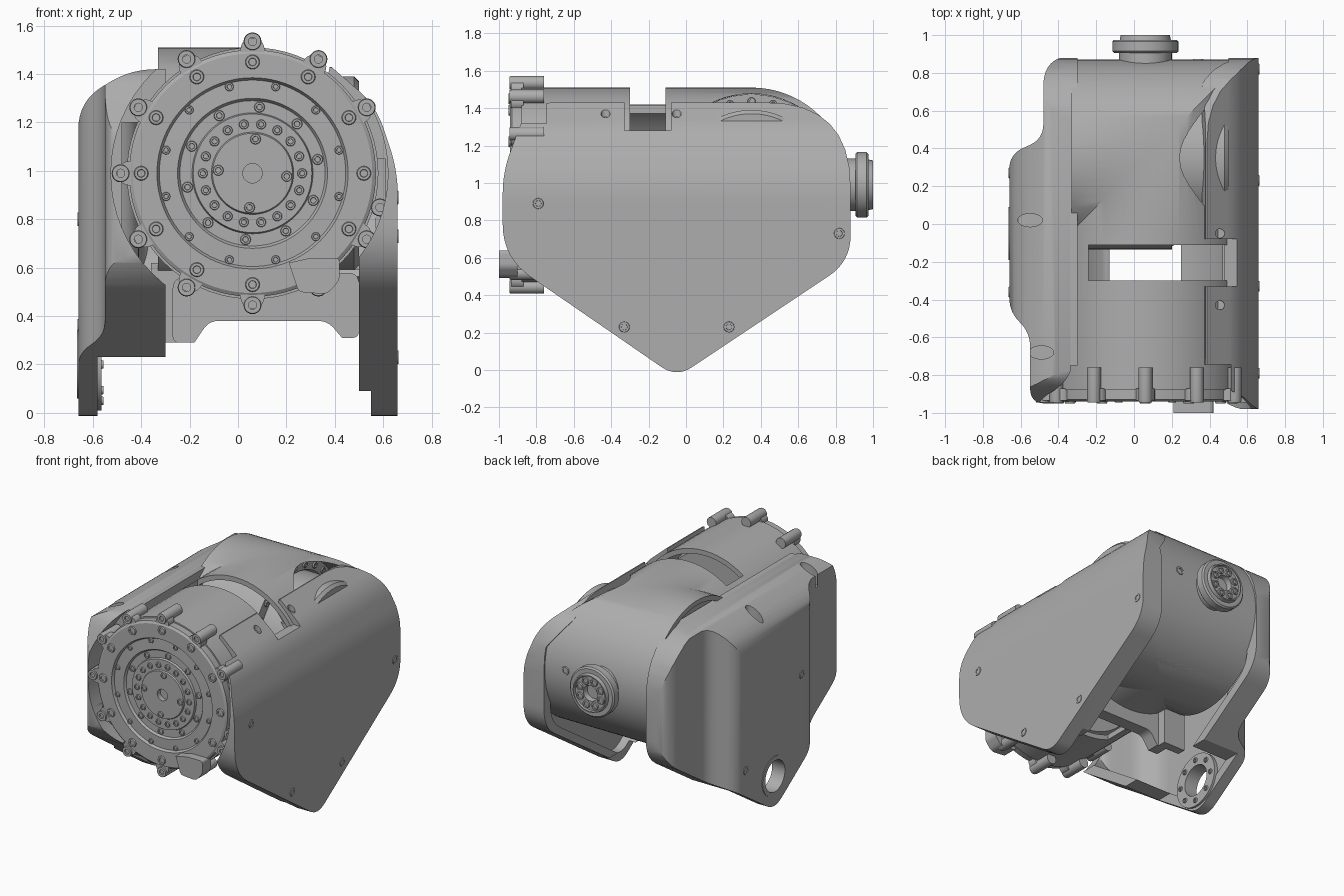
import bpy, bmesh
from math import sin, cos, pi, radians
from mathutils import Vector

if "Cube" in bpy.data.objects:
    bpy.data.objects.remove(bpy.data.objects["Cube"])

grey = bpy.data.materials.new("cast grey")
grey.use_nodes = True
grey.diffuse_color = (0.42, 0.42, 0.42, 1)
grey.node_tree.nodes["Principled BSDF"].inputs["Base Color"].default_value = (0.42, 0.42, 0.42, 1)

CX, CY, CZ = 0.06, 0.35, 0.99       # joint centre: both barrel axes meet here
R = 0.52


def finish(name, bm):
    bmesh.ops.remove_doubles(bm, verts=bm.verts, dist=1e-5)
    bmesh.ops.recalc_face_normals(bm, faces=bm.faces)
    mesh = bpy.data.meshes.new(name)
    bm.to_mesh(mesh)
    bm.free()
    mesh.materials.append(grey)
    obj = bpy.data.objects.new(name, mesh)
    bpy.context.collection.objects.link(obj)
    return obj


def place(axis, h, a, b):
    return {"x": (h, a, b), "y": (a, h, b), "z": (a, b, h)}[axis]


def rounded(corners, n=8):
    """Polygon corners (a, b, trim) with each trimmed corner turned into a curve."""
    out = []
    for i, (a, b, t) in enumerate(corners):
        p = Vector((a, b))
        if not t:
            out.append((a, b))
            continue
        q = Vector(corners[i - 1][:2])
        s = Vector(corners[(i + 1) % len(corners)][:2])
        q = p + (q - p).normalized() * t
        s = p + (s - p).normalized() * t
        for k in range(n + 1):
            u = k / n
            out.append(tuple(q * (1 - u) ** 2 + p * 2 * u * (1 - u) + s * u * u))
    return out


def prism(name, pts, axis, lo, hi):
    bm = bmesh.new()
    ends = [[bm.verts.new(place(axis, h, a, b)) for a, b in pts] for h in (lo, hi)]
    bm.faces.new(ends[0])
    bm.faces.new(ends[1])
    for i in range(len(pts)):
        bm.faces.new((ends[0][i - 1], ends[0][i], ends[1][i], ends[1][i - 1]))
    return finish(name, bm)


def box(x0, x1, y0, y1, z0, z1):
    return prism("box", [(x0, y0), (x1, y0), (x1, y1), (x0, y1)], "z", z0, z1)


def lathe(name, profile, axis, centres, seg=64):
    """Turn (radius, height) points about an axis, once for each centre."""
    bm = bmesh.new()
    for a, b in centres:
        rings = [[bm.verts.new(place(axis, h, a + r * cos(2 * pi * i / seg), b + r * sin(2 * pi * i / seg)))
                  for i in range(seg if r else 1)] for r, h in profile]
        for p, q in zip(rings, rings[1:]):
            for i in range(seg):
                j = i - 1
                corners = (p[j % len(p)], p[i % len(p)], q[i % len(q)], q[j % len(q)])
                bm.faces.new(list(dict.fromkeys(corners)))
    return finish(name, bm)


def rod(axis, a, b, r, lo, hi):
    return lathe("rod", [(0, lo), (r, lo), (r, hi), (0, hi)], axis, [(a, b)])


def combine(obj, tool, op="DIFFERENCE"):
    step = obj.modifiers.new("step", "BOOLEAN")
    step.object, step.operation, step.solver = tool, op, "EXACT"
    bpy.context.view_layer.objects.active = obj
    bpy.ops.object.modifier_apply(modifier=step.name)
    bpy.data.objects.remove(tool)


def circle(r, n, start=0, a=CX, b=CZ):
    return [(a + r * cos(radians(start) + 2 * pi * i / n), b + r * sin(radians(start) + 2 * pi * i / n))
            for i in range(n)]


def screws(name, axis, face, out, centres, r=0.03):
    """Raised collars with a socket, facing out (+1 or -1) along the axis."""
    low, top, root = face + out * .002, face + out * .009, face - out * .02
    prof = [(0, low), (r * .5, low), (r * .55, top), (r * .9, top), (r, low), (r, root), (0, root)]
    return lathe(name, prof, axis, centres, 16)


# Mitred elbow housing, hollow, with top slot, motor opening and open underside
def elbow(name, r, front, side):
    bm = bmesh.new()
    rings = [[], [], []]
    for i in range(72):
        c, z = r * cos(2 * pi * i / 72), CZ + r * sin(2 * pi * i / 72)
        for ring, p in zip(rings, ((CX + c, front, z), (CX + c, CY + c, z), (side, CY + c, z))):
            ring.append(bm.verts.new(p))
    for p, q in zip(rings, rings[1:]):
        for i in range(72):
            bm.faces.new((p[i - 1], p[i], q[i], q[i - 1]))
    bm.faces.new(rings[0])
    bm.faces.new(rings[2])
    return finish(name, bm)


housing = elbow("elbow_housing", R, -0.88, -0.33)
combine(housing, elbow("bore", R - 0.035, -1.1, -0.6))
combine(housing, rod("x", CY, CZ, 0.487, 0.0, 1.0))
combine(housing, box(-0.24, 0.7, -0.30, -0.11, 1.25, 1.7))
combine(housing, box(-0.13, 0.25, -0.42, -0.08, 0.3, 0.8))

# Lower rear wall of the barrel, running across to the left cover
arc = [radians(-5 * i) for i in range(26)]
wall = [(CY + R * cos(t), CZ + R * sin(t)) for t in arc]
wall += [(CY + .486 * cos(t), CZ + .486 * sin(t)) for t in reversed(arc)]
prism("lower_barrel_wall", wall, "x", -0.32, 0.57)

# Side outline shared by both covers
side = rounded([(-.84, 1.43, .13), (-.98, 1.06, .12), (-.98, .6, .18), (-.05, -.04, .1),
                (.88, .58, .14), (.88, 1.43, .45)])


def inset(scale, top):
    return [(-.05 + (y + .05) * scale, min(top, .75 + (z - .75) * scale)) for y, z in side]


# Flat cover on the left side
cover = prism("left_cover", side, "x", 0.3, 0.7)
section = rounded([(.55, -.1, 0), (.66, -.1, 0), (.66, 1.0, .1), (.57, 1.27, .1), (.38, 1.435, 0),
                   (.36, 1.34, 0), (.5, 1.15, 0), (.5, .09, 0), (.55, .09, 0)])
combine(cover, prism("section", section, "y", -1.2, 1.2), "INTERSECT")
combine(cover, prism("pocket", inset(.92, 1.05), "x", 0.3, 0.61))
combine(cover, box(0.2, 0.53, -0.33, -0.08, 1.28, 1.7))
combine(cover, box(0.5, 0.6, -0.33, -0.08, 1.28, 1.7))
combine(cover, rod("y", CX, CZ, R - 0.01, -1.2, -0.1))
combine(cover, rod("y", CX, CZ, 0.56, -1.2, -0.745))
for y in (-.43, -.05):
    combine(cover, rod("z", .455, y, .024, 1.34, 1.5))

# Stepped cover on the right side
plan = [(-.3, -.95, 0), (-.55, -.95, .08), (-.55, -.57, .08), (-.66, -.47, .08), (-.66, .37, .08),
        (-.48, .45, .08), (-.48, .89, .16), (-.3, .89, 0)]
shell = prism("right_cover", side, "x", -0.8, -0.3)
combine(shell, prism("plan", rounded(plan), "z", -0.2, 1.7), "INTERSECT")
section = rounded([(-.3, -.1, 0), (-.3, 1.42, 0), (-.44, 1.42, .1), (-.66, 1.29, .12), (-.66, -.1, 0)])
combine(shell, prism("section", section, "y", -1.2, 1.2), "INTERSECT")
hollow = prism("hollow", inset(.9, 1.2), "x", -0.8, -0.1)
inner = [(x + .07 if x < -.3 else -.2, y * .93, t) for x, y, t in plan]
combine(hollow, prism("inner", rounded(inner), "z", -0.2, 1.7), "INTERSECT")
combine(shell, hollow)
combine(shell, box(-0.58, 0, -0.6, 0.6, -0.1, 0.23))
combine(shell, rod("x", -0.05, 0.2, 0.11, -0.9, 0.2))
combine(shell, rod("y", CX, CZ, R - 0.03, -1.2, 0.3))
combine(shell, rod("y", CX, CZ, 0.585, -1.2, -0.75))
for x, y in ((-.55, .02), (-.49, -.68)):
    oval = [(x + .065 * a, y + .035 * b) for a, b in circle(1, 24, 0, 0, 0)]
    combine(shell, prism("oval", oval, "z", 1.27, 1.6))
lathe("pivot_boss", [(.11, -.655), (.11, -.565), (.19, -.565), (.19, -.6)], "x", [(-.05, .2)])
screws("pivot_boss_screws", "x", -0.565, 1, circle(.15, 8, 0, -.05, .2), .018)
lathe("pivot_rim", [(.11, -.6), (.11, -.665), (.14, -.665), (.14, -.6)], "x", [(-.05, .2)])

# Hanging webs below the barrel
web = rounded([(-.27, .56, .05), (-.27, .29, .03), (-.18, .29, 0), (-.12, .38, .04), (.37, .38, .04),
               (.43, .31, 0), (.5, .31, .03), (.5, .58, .05)])
prism("lower_web", web, "y", -0.07, 0.02)
prism("lower_web_rib", [(-.36, .29), (-.19, .29), (-.19, .62), (-.36, .62)], "y", 0.02, 0.08)

# Front actuator: stepped face, lugs and screw circles
face = [(0, -.9), (.04, -.9), (.04, -.935), (.165, -.935), (.17, -.925), (.245, -.925), (.25, -.91),
        (.3, -.91), (.31, -.925), (.385, -.922), (.395, -.94), (.495, -.94), (.51, -.93), (.51, -.87),
        (.485, -.87), (.485, -.6), (.45, -.45), (0, -.45)]
lathe("front_actuator", face, "y", [(CX, CZ)], 96)
lugs = circle(.545, 12, 30)[:-1] + circle(.545, 1, -15)
lathe("flange_lugs", [(0, -.92), (.017, -.92), (.017, -.945), (.034, -.945), (.037, -.93), (.037, -.76),
                      (0, -.76)], "y", lugs, 20)
lathe("lug_webs", [(0, -.935), (.05, -.935), (.05, -.87), (0, -.87)], "y", circle(.51, 12, 30)[:-1], 20)
for name, r, n, start, size, y in (("flange_screws", .46, 12, 0, .03, -.94),
                                   ("notch_screws", .37, 12, 15, .018, -.922),
                                   ("ring_screws", .275, 10, 12, .022, -.91),
                                   ("dial_screws", .205, 18, 0, .02, -.925),
                                   ("hub_screws", .142, 4, -5, .022, -.935)):
    screws(name, "y", y, -1, circle(r, n, start), size)
bracket = rounded([(.21, .62, 0), (.25, .5, .02), (.37, .49, .03), (.42, .55, .02), (.42, .64, .02), (.3, .64, 0)])
prism("front_bracket", bracket, "y", -1.0, -0.9)

# Side actuator inside the rear barrel
lathe("rear_actuator", [(0, .5), (.38, .5), (.4, .48), (.4, .18), (.41, .2), (.484, .2), (.484, -.28),
                        (0, -.28)], "x", [(CY, CZ)], 80)
screws("rear_actuator_screws", "x", 0.2, 1, circle(.445, 24, 0, CY, CZ), .022)

# Output flange at the back
lathe("output_flange", [(0, .84), (.14, .84), (.14, .905), (.165, .905), (.175, .915), (.175, .965),
                        (.165, .975), (.135, .975), (.13, 1.0), (.122, 1.0), (.118, .988), (.055, .988),
                        (.05, .95), (0, .95)], "y", [(CX, CZ)])
screws("output_screws", "y", 0.988, 1, circle(.088, 8, 20), .027)

# Cover screws
screws("left_cover_screws", "x", 0.655, 1, [(-.79, .89), (-.33, .23), (.23, .23), (.82, .73)])
screws("right_cover_screws", "x", -0.655, -1, [(-.36, .8), (.27, .36)])
screws("back_screw", "y", 0.865, 1, [(.34, 1.03)])

# Soft shading with sharp edges kept
for obj in list(bpy.context.collection.objects):
    if obj.type == "MESH":
        bpy.ops.object.select_all(action="DESELECT")
        obj.select_set(True)
        bpy.context.view_layer.objects.active = obj
        bpy.ops.object.shade_smooth_by_angle(angle=radians(32))
